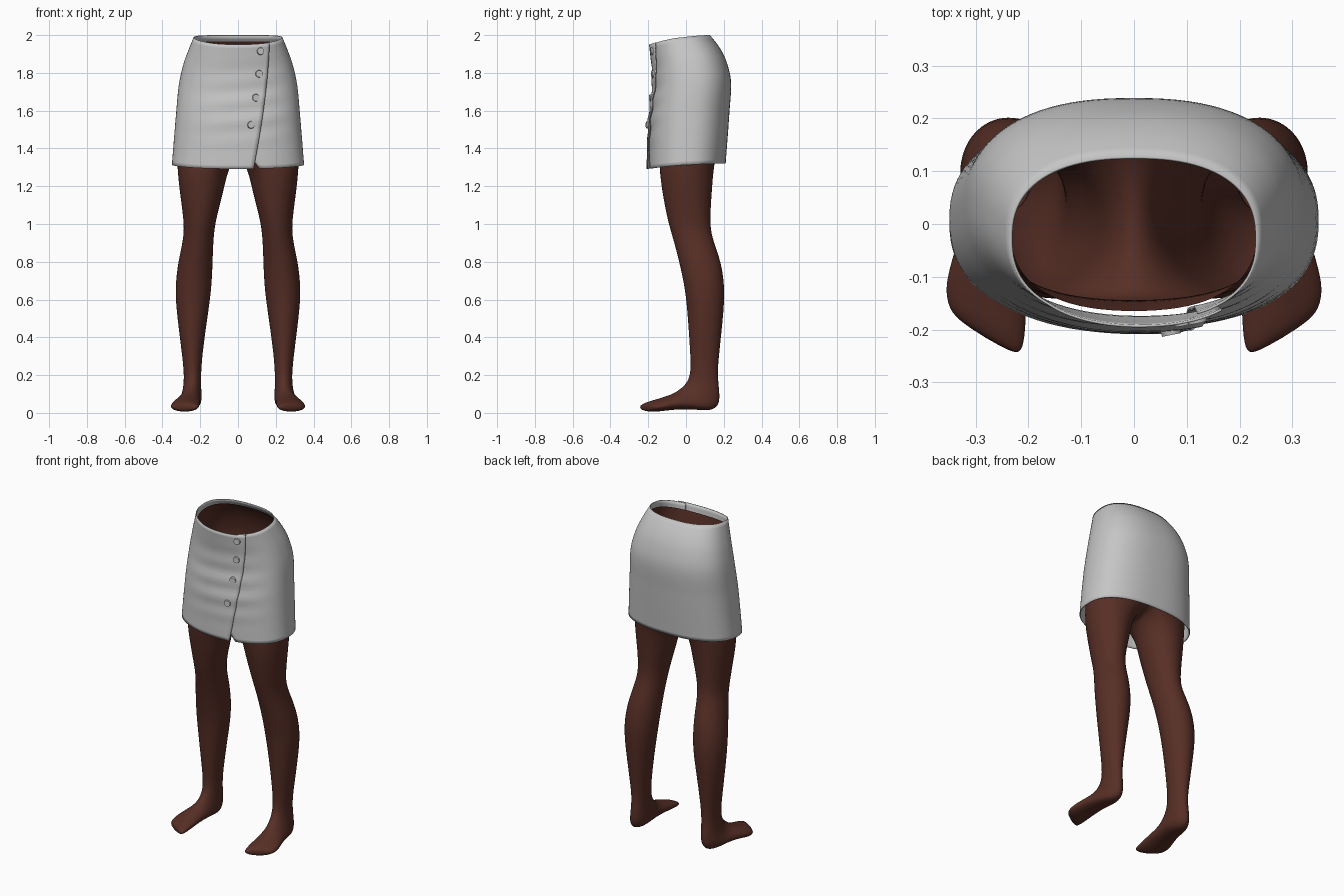
import bpy, bmesh, math
from mathutils import Vector, Matrix

if "Cube" in bpy.data.objects:
    bpy.data.objects.remove(bpy.data.objects["Cube"])


def material(name, color):
    mat = bpy.data.materials.new(name)
    mat.use_nodes = True
    mat.diffuse_color = (*color, 1)
    mat.node_tree.nodes["Principled BSDF"].inputs["Base Color"].default_value = (*color, 1)
    return mat


def make_object(name, bm, mat):
    bmesh.ops.recalc_face_normals(bm, faces=bm.faces)
    for face in bm.faces:
        face.smooth = True
    mesh = bpy.data.meshes.new(name)
    bm.to_mesh(mesh)
    bm.free()
    mesh.materials.append(mat)
    obj = bpy.data.objects.new(name, mesh)
    bpy.context.collection.objects.link(obj)
    return obj


def bridge(bm, upper, lower, closed):
    count = len(upper)
    for i in range(count if closed else count - 1):
        j = (i + 1) % count
        bm.faces.new((upper[i], upper[j], lower[j], lower[i]))


skin = material("brown skin", (0.095, 0.028, 0.019))
cloth = material("light grey cloth", (0.56, 0.56, 0.56))

# Skirt profile: fraction down, half width, front y, back y
PROFILE = [
    (0, .235, -.185, .127), (.09, .26, -.178, .175), (.2, .287, -.17, .213),
    (.36, .312, -.172, .238), (.6, .328, -.19, .23), (1, .35, -.198, .21),
]
POWER = 2.4


def profile(t):
    """Smoothly interpolated half width, front and back at fraction t."""
    k = max(i for i in range(len(PROFILE) - 1) if PROFILE[i][0] <= t)
    a, b = PROFILE[k], PROFILE[k + 1]
    before, after = PROFILE[max(k - 1, 0)], PROFILE[min(k + 2, len(PROFILE) - 1)]
    span = b[0] - a[0]
    u = (t - a[0]) / span
    result = []
    for c in (1, 2, 3):
        m0 = (b[c] - before[c]) / (b[0] - before[0]) * span
        m1 = (after[c] - a[c]) / (after[0] - a[0]) * span
        result.append(a[c] * (1 - u) ** 2 * (1 + 2 * u) + m0 * u * (1 - u) ** 2
                      + b[c] * u * u * (3 - 2 * u) - m1 * u * u * (1 - u))
    return result


def signed_power(v):
    return math.copysign(abs(v) ** (2 / POWER), v)


def hip_point(theta, t, inset=0.0, front_inset=0.0, back_inset=0.0):
    """Point on the rounded hip outline; theta 0 is the front, going to +x."""
    w, yf, yb = profile(t)
    w, yf, yb = w - inset, yf + inset + front_inset, yb - inset - back_inset
    front = ((1 + math.cos(theta)) / 2) ** 2
    z = (2 - .05 * front) * (1 - t) + (1.32 - .028 * front) * t
    y = (yf + yb) / 2 - (yb - yf) / 2 * signed_power(math.cos(theta))
    return Vector((w * signed_power(math.sin(theta)), y, z))


def edge_angle(x, t):
    return math.asin((x / profile(t)[0]) ** (POWER / 2))


# Wrap skirt: one sheet whose end laps over its start at the front
ROWS, COLUMNS = 32, 96
bm = bmesh.new()
previous = None
for r in range(ROWS + 1):
    t = r / ROWS
    edge_x = .16 - .08 * t ** 1.6
    under_x = edge_x - .04 + .075 * max(0, (t - .88) / .12)
    start, end = edge_angle(under_x, t), math.tau + edge_angle(edge_x, t)
    row = []
    for c in range(COLUMNS + 1):
        theta = start + (end - start) * c / COLUMNS
        lap = min(1, max(0, (theta - math.tau + .7) / .7))
        point = hip_point(theta, t, -.011 * lap)
        # Soft slanting folds on the front panel
        folds = max(0, math.cos(theta - .1)) ** 4 * math.sin(math.pi * t) ** 2
        point.y += .004 * folds * math.sin(38 * t + 5 * point.x)
        row.append(bm.verts.new(point))
    if previous:
        bridge(bm, previous, row, False)
    previous = row
skirt = make_object("wrap_skirt", bm, cloth)
solid = skirt.modifiers.new("thickness", "SOLIDIFY")
solid.thickness = .005
solid.offset = -1

# Buttons beside the overlapping edge
for n, (x, z) in enumerate([(.12, 1.915), (.112, 1.795), (.095, 1.668), (.07, 1.525)]):
    t = (1.95 - z) / .66
    y = hip_point(edge_angle(x, t), t, -.012).y - .003
    bm = bmesh.new()
    bmesh.ops.create_cone(bm, cap_ends=True, segments=24, radius1=.02, radius2=.018,
                          depth=.012, matrix=Matrix.Translation((x, y, z))
                          @ Matrix.Rotation(.2, 4, "Z") @ Matrix.Rotation(math.pi / 2, 4, "X"))
    button = make_object(f"button_{n + 1}", bm, cloth)
    bpy.context.view_layer.objects.active = button
    button.select_set(True)
    bpy.ops.object.shade_smooth_by_angle()
    button.select_set(False)

# Leg sections: inner x, outer x, front (y, z), back (y, z)
SECTIONS = [
    (.05, .322, -.142, 1.3, .146, 1.3), (.075, .31, -.128, 1.18, .138, 1.18),
    (.118, .287, -.098, 1.02, .126, 1.02), (.13, .286, -.07, .93, .136, .93),
    (.134, .318, -.036, .8, .188, .8), (.14, .335, -.003, .65, .207, .65),
    (.163, .321, .01, .5, .196, .5), (.19, .295, .024, .3, .174, .3),
    (.196, .285, .025, .2, .166, .2), (.195, .29, 0, .155, .178, .11),
    (.192, .3, -.02, .135, .178, .04), (.194, .31, -.04, .12, .13, .008),
    (.2, .325, -.065, .102, .04, .02), (.203, .345, -.12, .082, -.07, .018),
    (.205, .357, -.165, .068, -.14, .007), (.21, .355, -.2, .056, -.19, .006),
    (.225, .335, -.218, .042, -.216, .012),
]
SIDES, OUTER = 16, 11

# Lower body: open waist, half hips and one leg, mirrored
bm = bmesh.new()
previous = None
for t in (.05, .12, .22, .36, .5, .66, .82):
    row = []
    for i in range(OUTER):
        point = hip_point(math.pi * i / (OUTER - 1), t, .012, .04 * t, .035 * t * t)
        if i in (0, OUTER - 1):
            point.x = 0
        row.append(bm.verts.new(point))
    if previous:
        bridge(bm, previous, row, False)
    previous = row

# Crotch strip closes the half outline into a full leg ring
first, last = previous[0].co.copy(), previous[-1].co.copy()
gap = SIDES - OUTER + 1
for k in range(1, gap):
    point = last.lerp(first, k / gap)
    point.z -= .07 * math.sin(math.pi * k / gap)
    previous.append(bm.verts.new(point))

for inner, outer, yf, zf, yb, zb in SECTIONS:
    ring = []
    toe_slant = .6 * min(1, max(0, (-.02 - yf) / .16)) if zf < .15 else 0
    for i in range(SIDES):
        phi = math.tau * (i + 3) / SIDES
        side = -1.02 * math.cos(phi) * (outer - inner) / 2
        depth = 1.02 * math.sin(phi) / 2
        ring.append(bm.verts.new(((inner + outer) / 2 + side,
                                  (yf + yb) / 2 + depth * (yf - yb) + toe_slant * side,
                                  (zf + zb) / 2 + depth * (zf - zb))))
    bridge(bm, previous, ring, True)
    previous = ring
bm.faces.new(previous)
body = make_object("hips_and_legs", bm, skin)
mirror = body.modifiers.new("mirror", "MIRROR")
mirror.use_clip = True
mirror.merge_threshold = .001
smooth = body.modifiers.new("smooth", "SUBSURF")
smooth.levels = smooth.render_levels = 2
